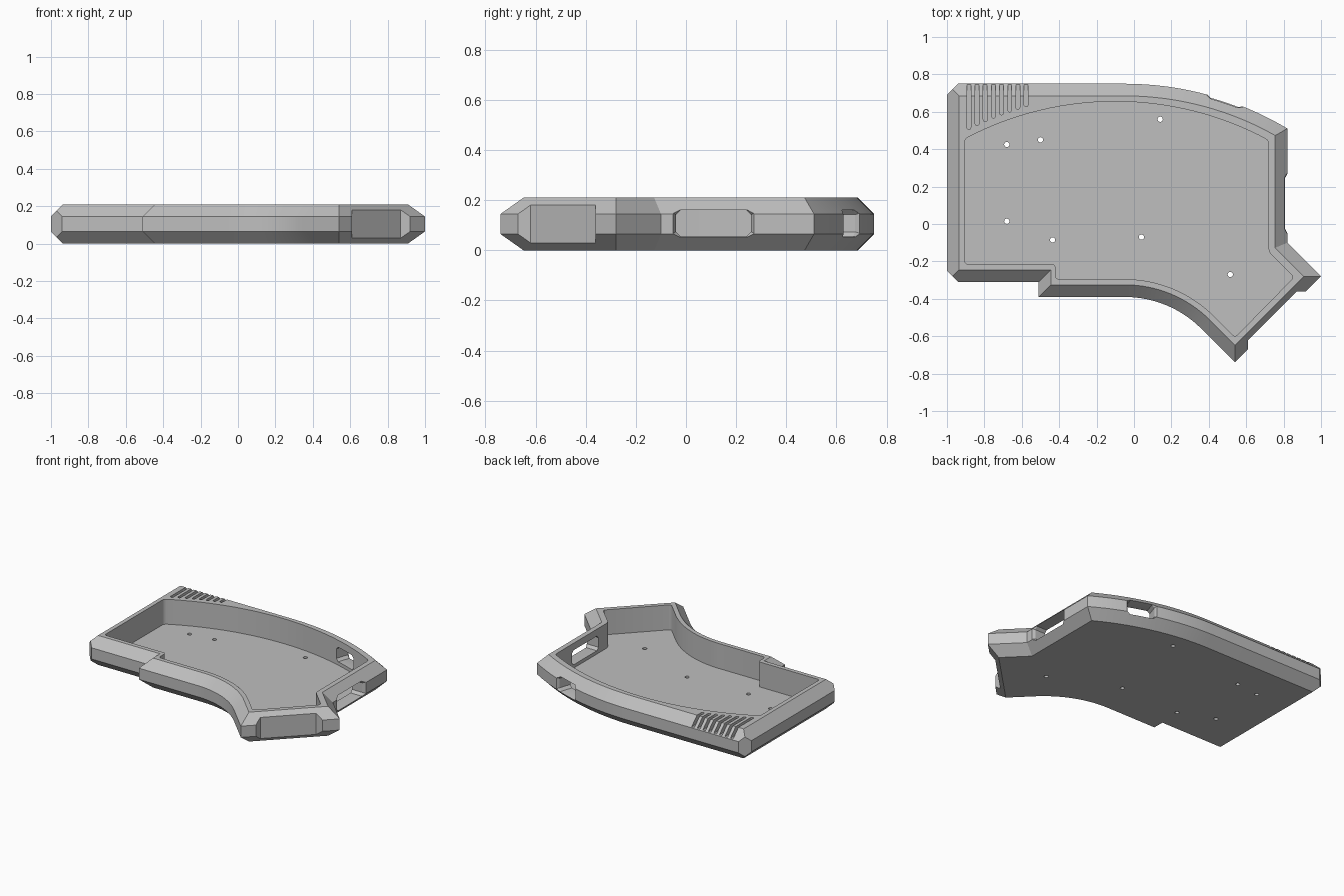
import bpy, bmesh, math
from mathutils import Vector

if "Cube" in bpy.data.objects:
    bpy.data.objects.remove(bpy.data.objects["Cube"])

HEIGHT, CHAMFER, FLOOR = 0.21, 0.065, 0.032

grey = bpy.data.materials.new("plain grey")
grey.use_nodes = True
grey.diffuse_color = (0.52, 0.52, 0.52, 1)
grey.node_tree.nodes["Principled BSDF"].inputs["Base Color"].default_value = grey.diffuse_color


def arc(cx, cy, r, start, end, n):
    """Points on an arc; angles are measured in degrees from +x."""
    out = []
    for i in range(n + 1):
        a = math.radians(start + (end - start) * i / n)
        out.append((cx + r * math.cos(a), cy + r * math.sin(a)))
    return out


def inset(points, d):
    """Mitred inward offset of a counter-clockwise outline."""
    pts = [Vector(p) for p in points]
    out = []
    for i, p in enumerate(pts):
        a = (p - pts[i - 1]).normalized()
        b = (pts[(i + 1) % len(pts)] - p).normalized()
        na, nb = Vector((-a.y, a.x)), Vector((-b.y, b.x))
        out.append(p + (na + nb) * d / (1 + na.dot(nb)))
    return out


def loft(name, rings, round_corners=0):
    """Closed solid through rings of 3D points."""
    bm = bmesh.new()
    rows = [[bm.verts.new(p) for p in ring] for ring in rings]
    n = len(rows[0])
    for low, high in zip(rows, rows[1:]):
        for i in range(n):
            j = (i + 1) % n
            bm.faces.new((low[i], low[j], high[j], high[i]))
    bm.faces.new(rows[0][::-1])
    bm.faces.new(rows[-1])
    bmesh.ops.recalc_face_normals(bm, faces=bm.faces)
    if round_corners:
        corners = [e for e in bm.edges
                   if abs(e.verts[0].co.z - e.verts[1].co.z) > 0.01 and e.calc_face_angle() > 0.4]
        bmesh.ops.bevel(bm, geom=corners, offset=round_corners, segments=4,
                        profile=0.5, affect='EDGES')
    mesh = bpy.data.meshes.new(name)
    bm.to_mesh(mesh)
    bm.free()
    ob = bpy.data.objects.new(name, mesh)
    bpy.context.collection.objects.link(ob)
    return ob


def prism(name, points, z0, z1, round_corners=0):
    return loft(name, [[(x, y, z) for x, y in points] for z in (z0, z1)], round_corners)


def cut(body, cutter):
    """Subtract a cutter from the body and discard it."""
    cutter.hide_render = True
    mod = body.modifiers.new("cut", 'BOOLEAN')
    mod.operation, mod.solver, mod.object = 'DIFFERENCE', 'EXACT', cutter
    bpy.ops.object.select_all(action='DESELECT')
    bpy.context.view_layer.objects.active = body
    body.select_set(True)
    bpy.ops.object.modifier_apply(modifier=mod.name)
    bpy.data.objects.remove(cutter)


# Outer shell: one outline, chamfered above and below
sweep = math.degrees(math.asin(0.87 / 1.7))
outline = [(-1, -0.31), (-0.51, -0.31), (-0.51, -0.39)]
outline += arc(-0.05, -0.97, 0.58, 90, 45, 16)
outline += [(0.54, -0.74), (1, -0.28), (0.82, -0.10)]
outline += arc(-0.05, -0.95, 1.7, 90 - sweep, 90, 16)
outline += [(-1, 0.75)]
levels = [(0, CHAMFER), (CHAMFER, 0), (HEIGHT - CHAMFER, 0), (HEIGHT, CHAMFER)]
case = loft("tray_case", [[(p.x, p.y, z) for p in inset(outline, d)] for z, d in levels])

# Inner cavity
CAV_X, CAV_Y, CAV_R = -0.1, -1.065, 1.72
cav_right = math.degrees(math.acos((0.72 - CAV_X) / CAV_R))
cav_left = math.degrees(math.acos((-0.905 - CAV_X) / CAV_R))
cavity = [(-0.905, -0.215), (-0.42, -0.215), (-0.42, -0.295)]
cavity += arc(-0.05, -0.97, 0.675, 90, 45, 16)
cavity += [(0.54, -0.606), (0.855, -0.285), (0.72, -0.15)]
cavity += arc(CAV_X, CAV_Y, CAV_R, cav_right, cav_left, 28)
cut(case, prism("cavity_cutter", cavity, FLOOR, 0.4, 0.018))

# Clipped corners on the straight end
cut(case, prism("corner_cutter", [(-1.1, 0.59), (-0.84, 0.85), (-1.1, 0.85)], -0.1, 0.4))
cut(case, prism("corner_cutter", [(-1.1, -0.15), (-0.84, -0.41), (-1.1, -0.41)], -0.1, 0.4))

# Shallow flat recess on the slanted front face
cut(case, prism("recess_cutter", [(0.61, -0.62), (0.61, -0.8), (1.05, -0.36), (0.87, -0.36)],
                -0.1, 0.4))


def port(x, y, angle, half):
    """Through opening with clipped corners and a flared mouth."""
    n = Vector((math.cos(angle), math.sin(angle), 0))
    t = Vector((-n.y, n.x, 0))
    rings = []
    for depth, grow in ((0.02, 0.022), (-0.02, 0), (-0.2, 0)):
        w, h, c = half + grow, 0.052 + grow * 0.6, 0.018
        profile = [(w, h - c), (w - c, h), (c - w, h), (-w, h - c),
                   (-w, c - h), (c - w, -h), (w - c, -h), (w, c - h)]
        rings.append([Vector((x, y, 0.108)) + n * depth + t * u + Vector((0, 0, v))
                      for u, v in profile])
    return loft("port_cutter", rings)


cut(case, port(0.82, 0.11, 0, 0.15))
cut(case, port(0.487, 0.663, math.radians(71.6), 0.094))

# Vent slots following the curve of the cavity
for i in range(8):
    x = -0.883 + i * 0.0437
    end = CAV_Y + math.sqrt(CAV_R ** 2 - (x - CAV_X) ** 2) + 0.05
    slot = arc(x, end, 0.0105, 180, 360, 8) + [(x + 0.0105, 0.85), (x - 0.0105, 0.85)]
    cut(case, prism("vent_cutter", slot, 0.15, 0.4))

# Screw holes through the floor
for x, y in [(-0.68, 0.425), (-0.5, 0.45), (0.14, 0.56), (-0.68, 0.015),
             (-0.435, -0.085), (0.04, -0.07), (0.515, -0.27)]:
    cut(case, prism("screw_cutter", arc(x, y, 0.014, 0, 345, 23), -0.1, 0.1))

case.data.materials.clear()
case.data.materials.append(grey)
bpy.ops.object.shade_smooth_by_angle(angle=math.radians(20))
